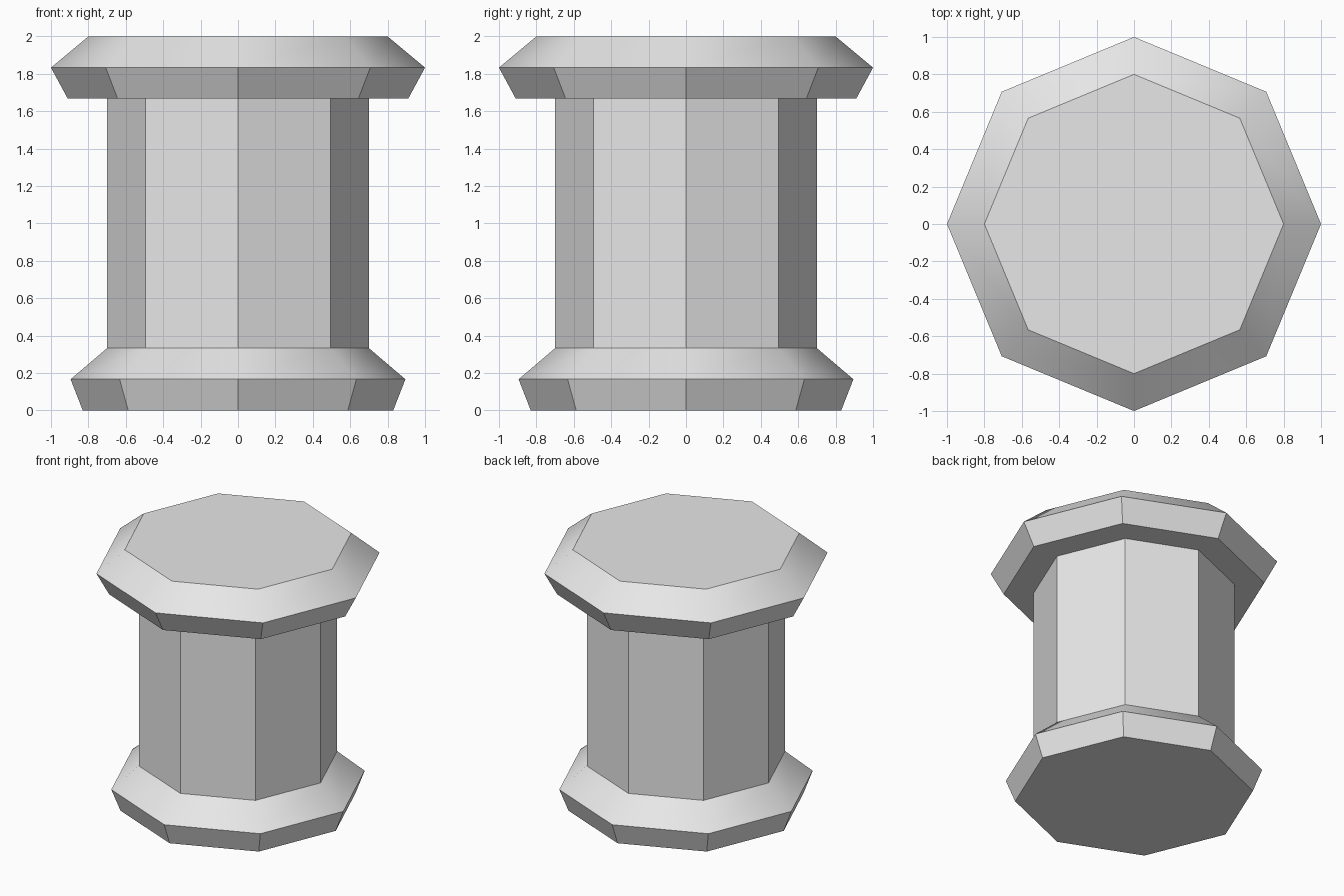
import bpy, bmesh, math

if "Cube" in bpy.data.objects:
    bpy.data.objects.remove(bpy.data.objects["Cube"])

SIDES = 8
# column outline from bottom to top: (radius, height)
PROFILE = [(0.83, 0), (0.895, 0.167), (0.70, 0.333), (0.70, 1.667),
           (0.91, 1.667), (1.0, 1.833), (0.80, 2.0)]

stone = bpy.data.materials.new("light grey stone")
stone.diffuse_color = (0.8, 0.8, 0.8, 1)
stone.use_nodes = True
stone.node_tree.nodes["Principled BSDF"].inputs["Base Color"].default_value = stone.diffuse_color

# octagonal pedestal: flared base, straight shaft, overhanging cap
bm = bmesh.new()
rings = [[bm.verts.new((r * math.cos(2 * math.pi * i / SIDES),
                        r * math.sin(2 * math.pi * i / SIDES), z))
          for i in range(SIDES)] for r, z in PROFILE]
for low, high in zip(rings, rings[1:]):
    for i in range(SIDES):
        j = (i + 1) % SIDES
        bm.faces.new((low[i], low[j], high[j], high[i]))
bm.faces.new(rings[0][::-1])
bm.faces.new(rings[-1])
bmesh.ops.recalc_face_normals(bm, faces=bm.faces)
mesh = bpy.data.meshes.new("pedestal")
bm.to_mesh(mesh)
bm.free()
mesh.materials.append(stone)
pedestal = bpy.data.objects.new("pedestal", mesh)
bpy.context.collection.objects.link(pedestal)

# only the sloping collars are smooth, all other edges stay sharp
bpy.context.view_layer.objects.active = pedestal
pedestal.select_set(True)
bpy.ops.object.shade_smooth_by_angle(angle=math.radians(32))
